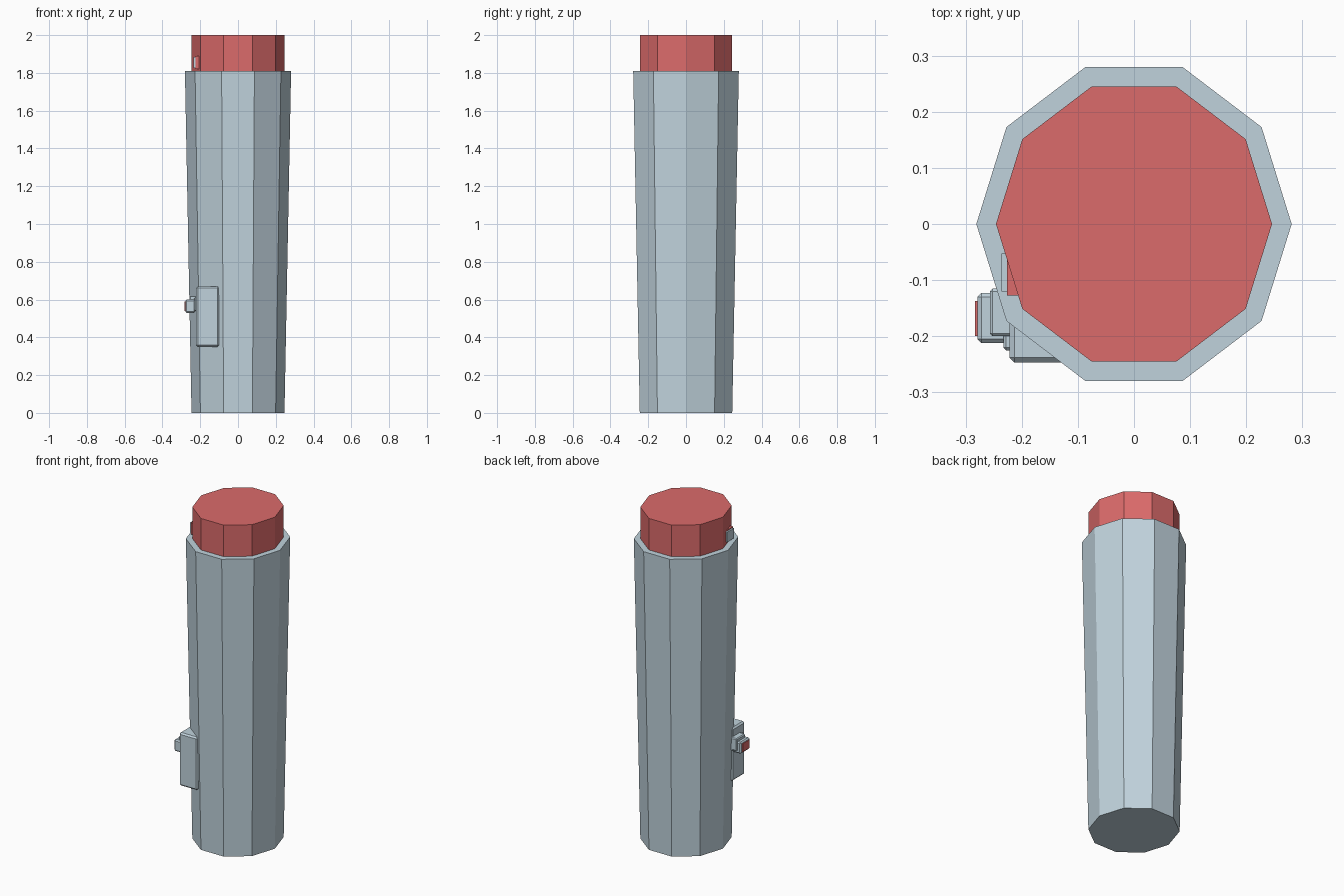
import bpy, bmesh, math

cube = bpy.data.objects.get("Cube")
if cube:
    bpy.data.objects.remove(cube, do_unlink=True)


def make_material(name, color):
    m = bpy.data.materials.new(name)
    m.use_nodes = True
    m.diffuse_color = color
    m.node_tree.nodes["Principled BSDF"].inputs["Base Color"].default_value = color
    return m


grey = make_material("pale blue grey", (0.53, 0.65, 0.72, 1))
red = make_material("soft red", (0.71, 0.146, 0.146, 1))
SIDES = 10
STRETCH = 1.046  # the cross-section is slightly deeper than wide


def finish(name, bm, mat):
    bmesh.ops.recalc_face_normals(bm, faces=bm.faces)
    mesh = bpy.data.meshes.new(name)
    bm.to_mesh(mesh)
    bm.free()
    mesh.materials.append(mat)
    obj = bpy.data.objects.new(name, mesh)
    bpy.context.collection.objects.link(obj)
    return obj


def prism(name, r0, z0, r1, z1, mat):
    """Ten-sided tapered column with both ends closed."""
    bm = bmesh.new()
    rings = []
    for r, z in ((r0, z0), (r1, z1)):
        ring = []
        for i in range(SIDES):
            a = math.tau * i / SIDES
            ring.append(bm.verts.new((r * math.cos(a), r * STRETCH * math.sin(a), z)))
        rings.append(ring)
        bm.faces.new(ring)
    low, high = rings
    for i in range(SIDES):
        j = (i + 1) % SIDES
        bm.faces.new((low[i], low[j], high[j], high[i]))
    return finish(name, bm, mat)


def box(name, x, y, z, mat, bevel=0):
    """Box from (min, max) spans, with optional chamfered edges."""
    bm = bmesh.new()
    bmesh.ops.create_cube(bm, size=1)
    for v in bm.verts:
        v.co = [(s[0] + s[1]) / 2 + c * (s[1] - s[0]) for c, s in zip(v.co, (x, y, z))]
    if bevel:
        bmesh.ops.bevel(bm, geom=bm.edges[:], offset=bevel, segments=1,
                        profile=0.5, affect='EDGES')
    return finish(name, bm, mat)


# Tapered handle and the coloured end cap
prism("tapered_body", 0.246, 0, 0.281, 1.81, grey)
prism("end_cap", 0.246, 1.81, 0.246, 2.0, red)

# Small latch on the side of the cap
box("cap_latch", (-0.226, -0.19), (-0.127, -0.05), (1.82, 1.89), red)
box("cap_latch_face", (-0.236, -0.226), (-0.12, -0.053), (1.825, 1.885), grey)

# Switch housing with a stepped side button
box("switch_housing", (-0.222, -0.1), (-0.247, -0.12), (0.35, 0.67), grey, 0.009)
box("button_base", (-0.233, -0.19), (-0.225, -0.115), (0.54, 0.61), grey, 0.005)
box("button_collar", (-0.257, -0.2), (-0.2, -0.115), (0.545, 0.62), grey, 0.005)
box("side_button", (-0.279, -0.225), (-0.212, -0.123), (0.53, 0.6), grey, 0.007)
box("button_face", (-0.283, -0.277), (-0.2, -0.137), (0.54, 0.59), red)
